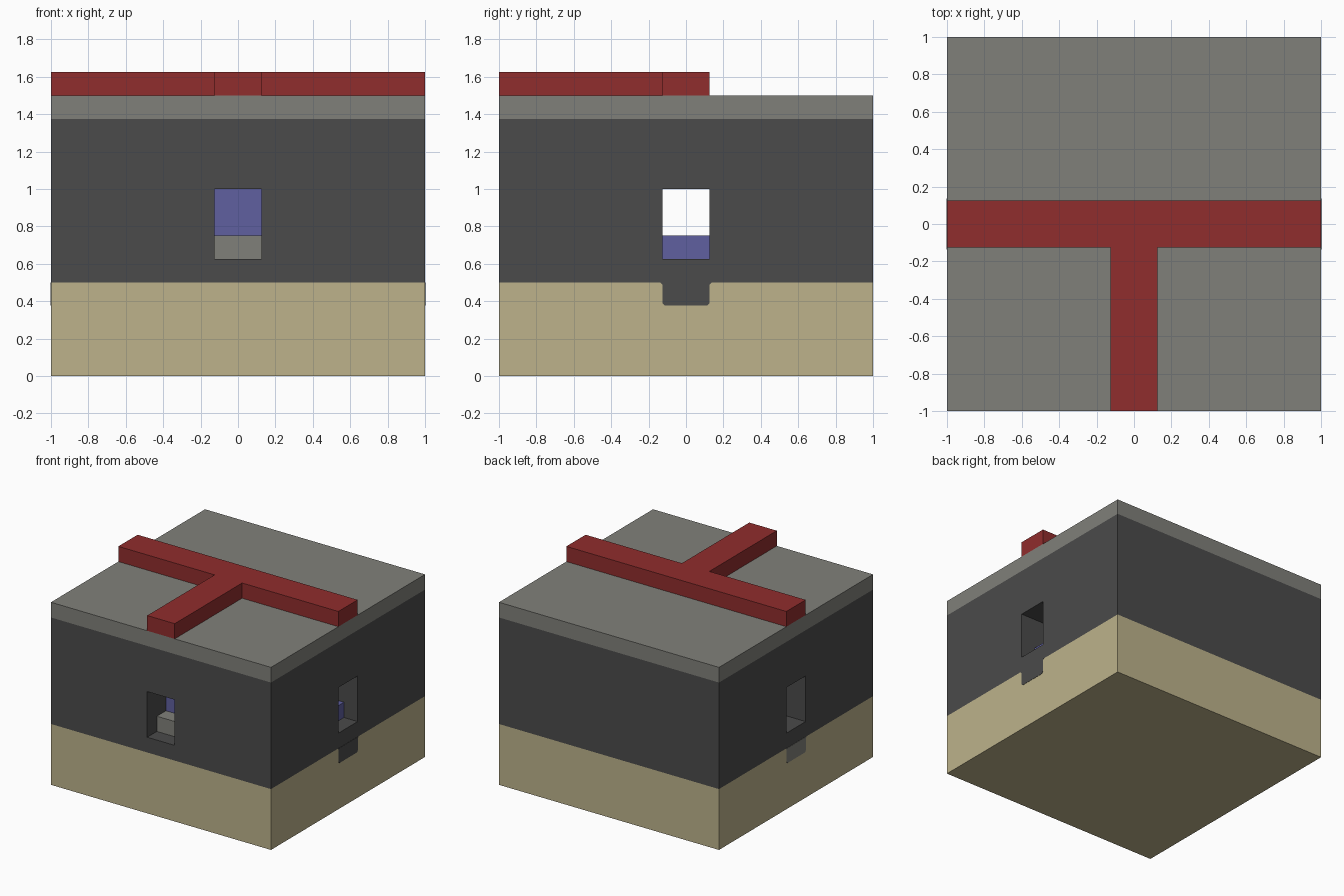
import bpy
import bmesh
from mathutils import Vector

old = bpy.data.objects.get("Cube")
if old:
    bpy.data.objects.remove(old, do_unlink=True)


def material(name, r, g, b):
    mat = bpy.data.materials.new(name)
    mat.use_nodes = True
    mat.diffuse_color = (r, g, b, 1)
    mat.node_tree.nodes["Principled BSDF"].inputs["Base Color"].default_value = (r, g, b, 1)
    return mat


sand = material("sand", 0.51, 0.45, 0.26)
dark = material("dark_grey", 0.07, 0.07, 0.07)
stone = material("stone_grey", 0.217, 0.217, 0.195)
red = material("red", 0.28, 0.026, 0.026)
blue = material("blue", 0.115, 0.115, 0.35)


def finish(name, bm, mat):
    bmesh.ops.recalc_face_normals(bm, faces=bm.faces)
    mesh = bpy.data.meshes.new(name)
    bm.to_mesh(mesh)
    bm.free()
    mesh.materials.append(mat)
    obj = bpy.data.objects.new(name, mesh)
    bpy.context.collection.objects.link(obj)
    return obj


def box(name, x, y, z, mat):
    """Box spanning the given (low, high) ranges."""
    bm = bmesh.new()
    bmesh.ops.create_cube(bm, size=1)
    spans = (x, y, z)
    size = Vector([s[1] - s[0] for s in spans])
    centre = Vector([(s[0] + s[1]) / 2 for s in spans])
    for v in bm.verts:
        v.co = v.co * size + centre
    return finish(name, bm, mat)


U = 0.125          # half width of slots and rails
FULL = (-1, 1)
MID = (-U, U)

# Stacked body layers
box("base", FULL, FULL, (0, 0.5), sand)
wall = box("wall", FULL, FULL, (0.5, 1.375), dark)
box("roof_slab", FULL, FULL, (1.375, 1.5), stone)

# Through tunnel and front pocket, cut from the wall
cutters = [
    box("tunnel_cutter", (-1.1, 1.1), MID, (0.625, 1), dark),
    box("pocket_cutter", MID, (-1.1, -0.75), (0.625, 1), dark),
]
bpy.context.view_layer.objects.active = wall
for cutter in cutters:
    cutter.hide_render = True
    mod = wall.modifiers.new("cut", "BOOLEAN")
    mod.operation = "DIFFERENCE"
    mod.solver = "EXACT"
    mod.object = cutter
    bpy.ops.object.modifier_apply(modifier=mod.name)
    bpy.data.objects.remove(cutter, do_unlink=True)

# Steps and back panel inside the openings
box("pocket_step", MID, (-0.875, -0.75), (0.625, 0.75), stone)
box("pocket_back_panel", MID, (-0.757, -0.75), (0.75, 1), blue)
box("tunnel_step", (0.75, 0.875), MID, (0.625, 0.75), blue)

# T-shaped rail on the roof, one extruded outline
outline = [(-1, U), (-1, -U), (-U, -U), (-U, -1),
           (U, -1), (U, -U), (1, -U), (1, U)]
bm = bmesh.new()
face = bm.faces.new([bm.verts.new((x, y, 1.5)) for x, y in outline])
top = bmesh.ops.extrude_face_region(bm, geom=[face])
bmesh.ops.translate(bm, vec=(0, 0, U),
                    verts=[v for v in top["geom"] if isinstance(v, bmesh.types.BMVert)])
finish("roof_rail", bm, red)

# Painted tabs below the side openings, with clipped lower corners
tab = [(-U - 0.012, 0.5), (-U, 0.488), (-U, 0.388), (-U + 0.012, 0.376)]
tab += [(-y, z) for y, z in reversed(tab)]
for name, side, mat in (("left_tab", 1, dark), ("right_tab", -1, stone)):
    bm = bmesh.new()
    face = bm.faces.new([bm.verts.new((side * 0.998, y, z)) for y, z in tab])
    outer = bmesh.ops.extrude_face_region(bm, geom=[face])
    bmesh.ops.translate(bm, vec=(side * 0.004, 0, 0),
                        verts=[v for v in outer["geom"] if isinstance(v, bmesh.types.BMVert)])
    finish(name, bm, mat)
